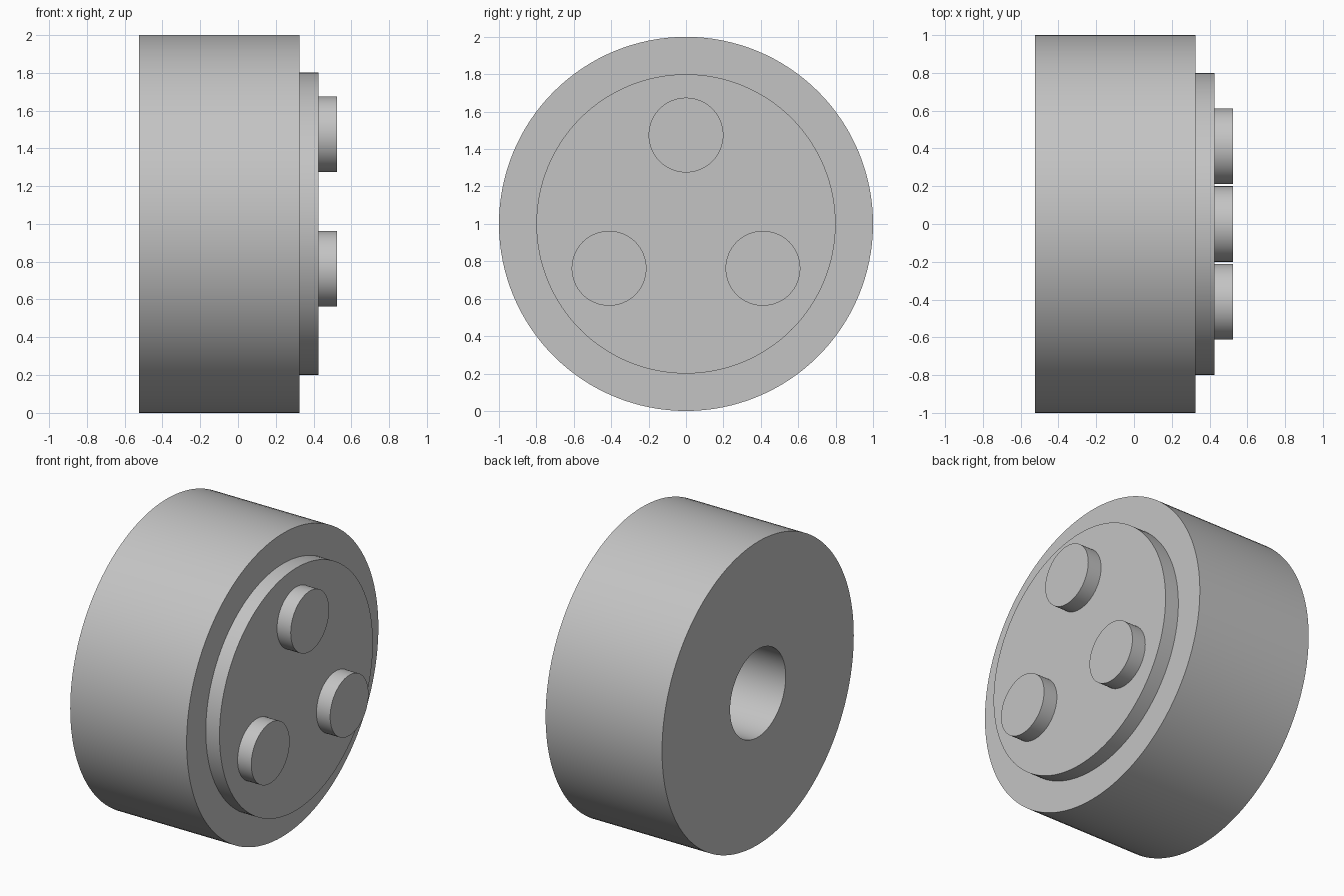
import bpy
import bmesh
from math import cos, sin, radians, tau
from mathutils import Vector

if "Cube" in bpy.data.objects:
    bpy.data.objects.remove(bpy.data.objects["Cube"], do_unlink=True)

# Single plain grey
grey = bpy.data.materials.new("plain grey")
grey.use_nodes = True
color = (0.55, 0.55, 0.55, 1)
grey.diffuse_color = color
grey.node_tree.nodes["Principled BSDF"].inputs["Base Color"].default_value = color


def lathe(name, profile, location, steps):
    """Revolve (x, radius) points around the x axis."""
    bm = bmesh.new()
    verts = [bm.verts.new((x, 0, r)) for x, r in profile]
    edges = [bm.edges.new(pair) for pair in zip(verts, verts[1:])]
    bmesh.ops.spin(bm, geom=verts + edges, cent=(0, 0, 0), axis=(1, 0, 0),
                   angle=tau, steps=steps, use_merge=True)
    bmesh.ops.remove_doubles(bm, verts=bm.verts, dist=0.0001)
    bmesh.ops.recalc_face_normals(bm, faces=bm.faces)
    mesh = bpy.data.meshes.new(name)
    bm.to_mesh(mesh)
    bm.free()
    mesh.materials.append(grey)
    obj = bpy.data.objects.new(name, mesh)
    obj.location = location
    bpy.context.collection.objects.link(obj)
    bpy.ops.object.select_all(action="DESELECT")
    obj.select_set(True)
    bpy.context.view_layer.objects.active = obj
    bpy.ops.object.shade_smooth_by_angle(angle=radians(30))
    return obj


back, shoulder, face, tip = -0.525, 0.325, 0.425, 0.525
center = Vector((0, 0, 1))

# Thick drum with a blind bore in the back and a raised disc on the other end
lathe("drum_body", [(shoulder, 0), (shoulder, 0.29), (back, 0.29), (back, 1),
                    (shoulder, 1), (shoulder, 0.8), (face, 0.8), (face, 0)],
      center, 128)

# Three round studs evenly spaced on the raised disc
for i in range(3):
    a = radians(90 + 120 * i)
    offset = Vector((0, cos(a), sin(a))) * 0.475
    lathe(f"stud_{i + 1}", [(face - 0.01, 0), (face - 0.01, 0.2), (tip, 0.2), (tip, 0)],
          center + offset, 64)
